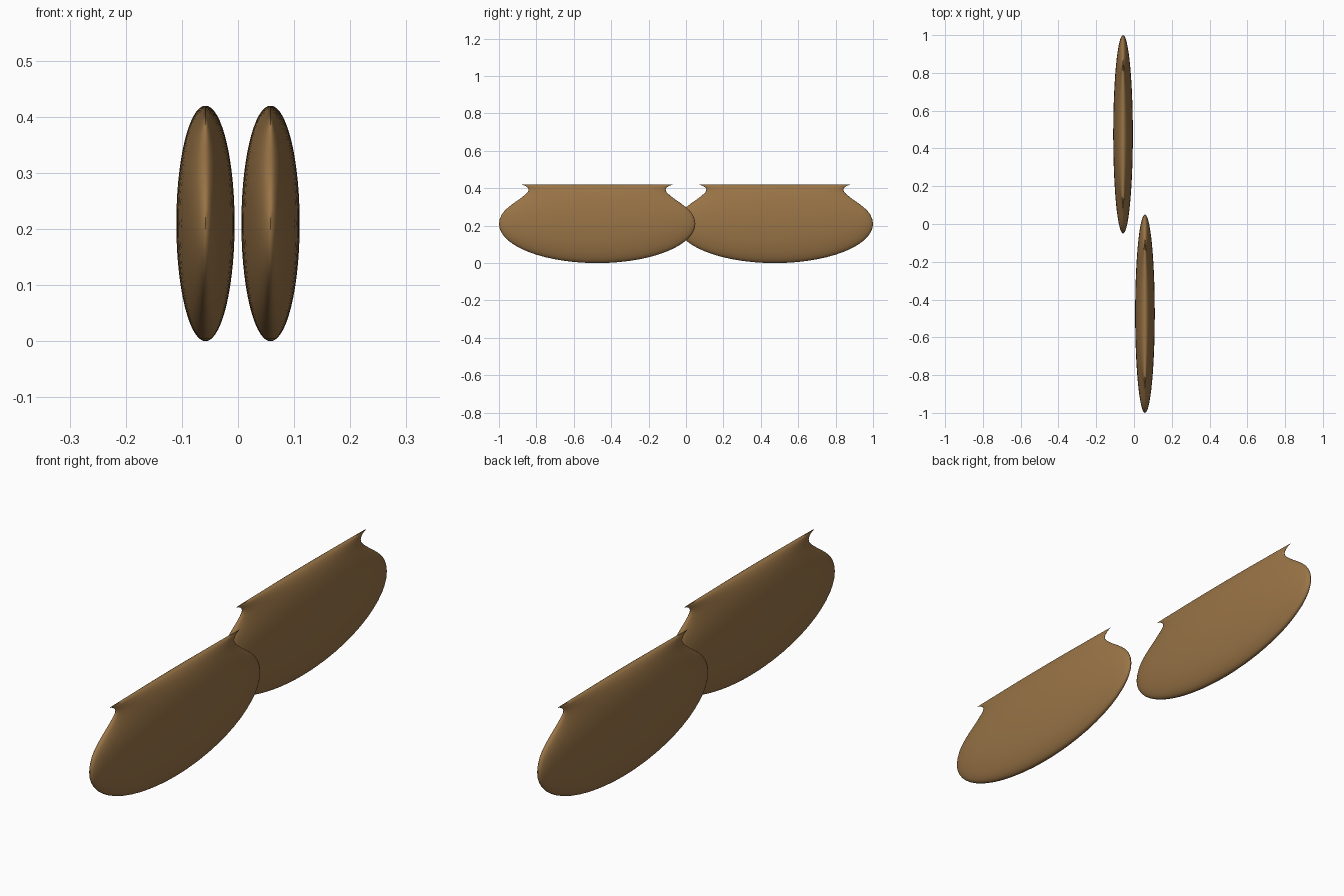
import bpy, bmesh, math

if "Cube" in bpy.data.objects:
    bpy.data.objects.remove(bpy.data.objects["Cube"])

SEGMENTS = 64
MID = 0.21            # height of the widest section
HALF_THICK = 0.052

wood = bpy.data.materials.new("warm brown")
wood.diffuse_color = (0.32, 0.175, 0.062, 1)
wood.use_nodes = True
wood.node_tree.nodes["Principled BSDF"].inputs["Base Color"].default_value = wood.diffuse_color

# (height, half length): rounded lower hull, then shoulder, neck and flared rim
profile = []
for i in range(1, 15):
    a = math.radians(90 * i / 14)
    profile.append((MID - MID * math.cos(a), 0.525 * math.sin(a)))
profile += [(0.235, 0.521), (0.26, 0.51), (0.28, 0.495), (0.30, 0.473),
            (0.32, 0.447), (0.34, 0.418), (0.355, 0.398), (0.37, 0.380),
            (0.382, 0.369), (0.393, 0.366), (0.402, 0.370), (0.41, 0.380),
            (0.415, 0.390), (0.419, 0.403)]


def make_pod(name, x, y):
    bm = bmesh.new()
    rings = []
    # stacked thin elliptical sections
    for z, length in profile:
        thick = HALF_THICK * math.sqrt(max(0, 1 - ((z - MID) / MID) ** 2))
        ring = []
        for k in range(SEGMENTS):
            a = 2 * math.pi * k / SEGMENTS
            ring.append(bm.verts.new((thick * math.cos(a), length * math.sin(a), z)))
        rings.append(ring)
    for low, high in zip(rings, rings[1:]):
        for k in range(SEGMENTS):
            n = (k + 1) % SEGMENTS
            bm.faces.new((low[k], low[n], high[n], high[k]))
    # closed keel and closed rim
    bottom = bm.verts.new((0, 0, 0))
    for k in range(SEGMENTS):
        bm.faces.new((bottom, rings[0][(k + 1) % SEGMENTS], rings[0][k]))
    bm.faces.new(rings[-1])
    bmesh.ops.recalc_face_normals(bm, faces=bm.faces)
    mesh = bpy.data.meshes.new(name)
    bm.to_mesh(mesh)
    bm.free()
    mesh.materials.append(wood)
    obj = bpy.data.objects.new(name, mesh)
    obj.location = (x, y, 0)
    bpy.context.collection.objects.link(obj)
    bpy.ops.object.select_all(action='DESELECT')
    obj.select_set(True)
    bpy.context.view_layer.objects.active = obj
    bpy.ops.object.shade_smooth_by_angle(angle=math.radians(50))


# two staggered flat pods
make_pod("front_pod", 0.058, -0.475)
make_pod("back_pod", -0.058, 0.475)
